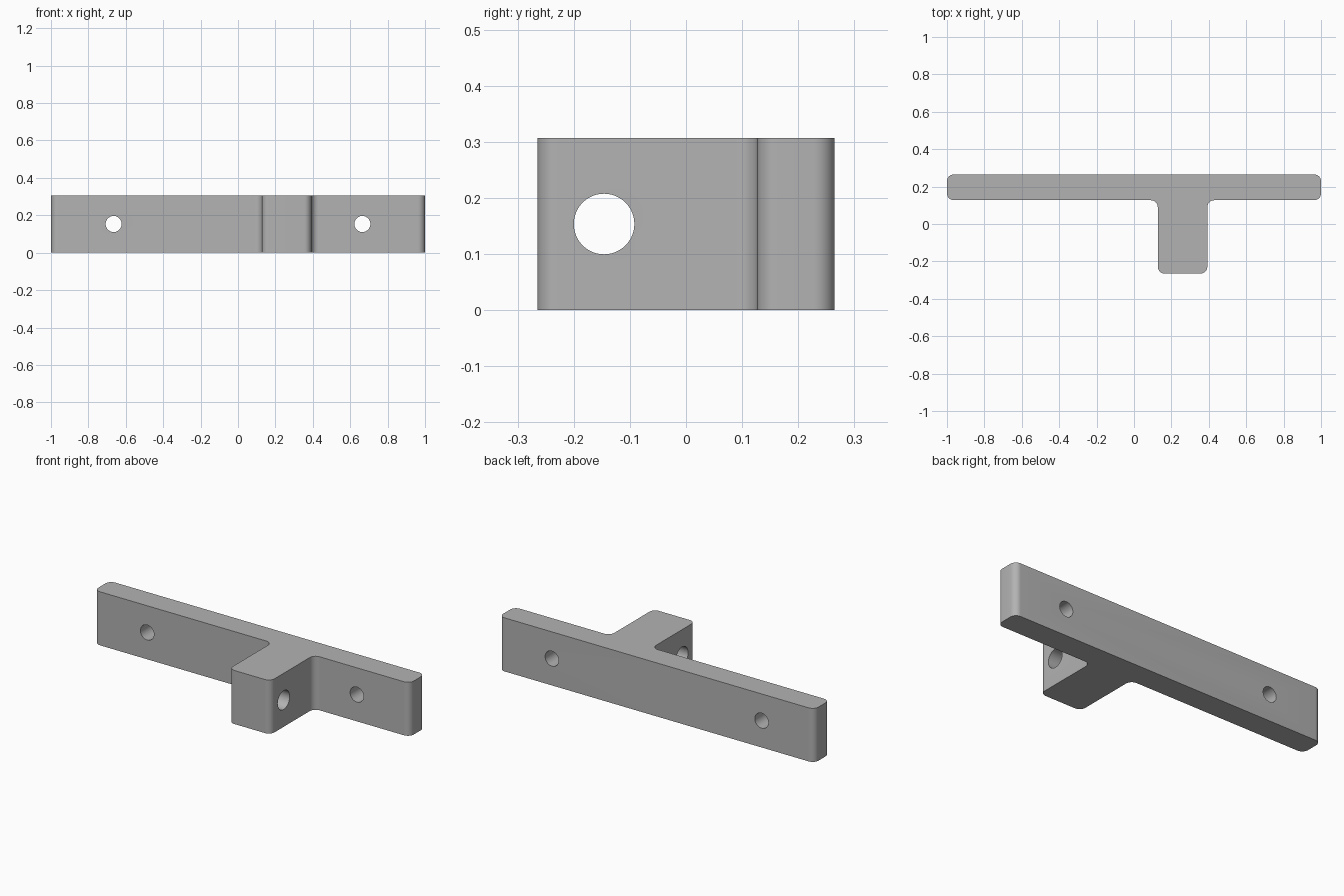
import bpy, bmesh, math
from mathutils import Vector, Matrix

cube = bpy.data.objects.get("Cube")
if cube:
    bpy.data.objects.remove(cube, do_unlink=True)

HEIGHT = 0.307
RADIUS = 0.037
MID = HEIGHT / 2

grey = bpy.data.materials.new("plain_grey")
grey.use_nodes = True
colour = (0.45, 0.45, 0.45, 1)
grey.diffuse_color = colour
grey.node_tree.nodes["Principled BSDF"].inputs["Base Color"].default_value = colour


def add_object(name, bm):
    bmesh.ops.recalc_face_normals(bm, faces=bm.faces)
    mesh = bpy.data.meshes.new(name)
    bm.to_mesh(mesh)
    bm.free()
    obj = bpy.data.objects.new(name, mesh)
    bpy.context.collection.objects.link(obj)
    mesh.materials.append(grey)
    return obj


def rounded(points, radius, steps=10):
    """Round every right-angled corner of an outline, convex or concave."""
    out = []
    for i, p in enumerate(points):
        p = Vector(p)
        a = (Vector(points[i - 1]) - p).normalized() * radius
        b = (Vector(points[(i + 1) % len(points)]) - p).normalized() * radius
        for k in range(steps + 1):
            t = k / steps * math.pi / 2
            out.append(p + a * (1 - math.sin(t)) + b * (1 - math.cos(t)))
    return out


# T-shaped bracket: long bar with an offset stem
outline = [(-1, 0.265), (-1, 0.127), (0.127, 0.127), (0.127, -0.265),
           (0.392, -0.265), (0.392, 0.127), (1, 0.127), (1, 0.265)]
bm = bmesh.new()
face = bm.faces.new([bm.verts.new((p.x, p.y, 0)) for p in rounded(outline, RADIUS)])
top = bmesh.ops.extrude_face_region(bm, geom=[face])["geom"]
bmesh.ops.translate(bm, vec=(0, 0, HEIGHT),
                    verts=[v for v in top if isinstance(v, bmesh.types.BMVert)])
bracket = add_object("t_bracket", bm)


def drill(name, centre, radius, length, axis):
    """Cut a round hole through the bracket along the given axis."""
    bm = bmesh.new()
    turn = Matrix.Rotation(math.pi / 2, 4, axis)
    bmesh.ops.create_cone(bm, cap_ends=True, segments=48, radius1=radius,
                          radius2=radius, depth=length,
                          matrix=Matrix.Translation(centre) @ turn)
    cutter = add_object(name, bm)
    cutter.hide_render = True
    mod = bracket.modifiers.new(name, 'BOOLEAN')
    mod.operation = 'DIFFERENCE'
    mod.solver = 'EXACT'
    mod.object = cutter
    bpy.ops.object.select_all(action='DESELECT')
    bracket.select_set(True)
    bpy.context.view_layer.objects.active = bracket
    bpy.ops.object.modifier_apply(modifier=name)
    bpy.data.objects.remove(cutter, do_unlink=True)


# Two mounting holes through the bar, one cross hole through the stem
for side, x in (("right", -0.665), ("left", 0.665)):
    drill(side + "_bar_hole", (x, 0.2, MID), 0.043, 0.4, 'X')
drill("stem_hole", (0.26, -0.146, MID), 0.054, 0.6, 'Y')

bpy.ops.object.shade_smooth_by_angle(angle=math.radians(30))
